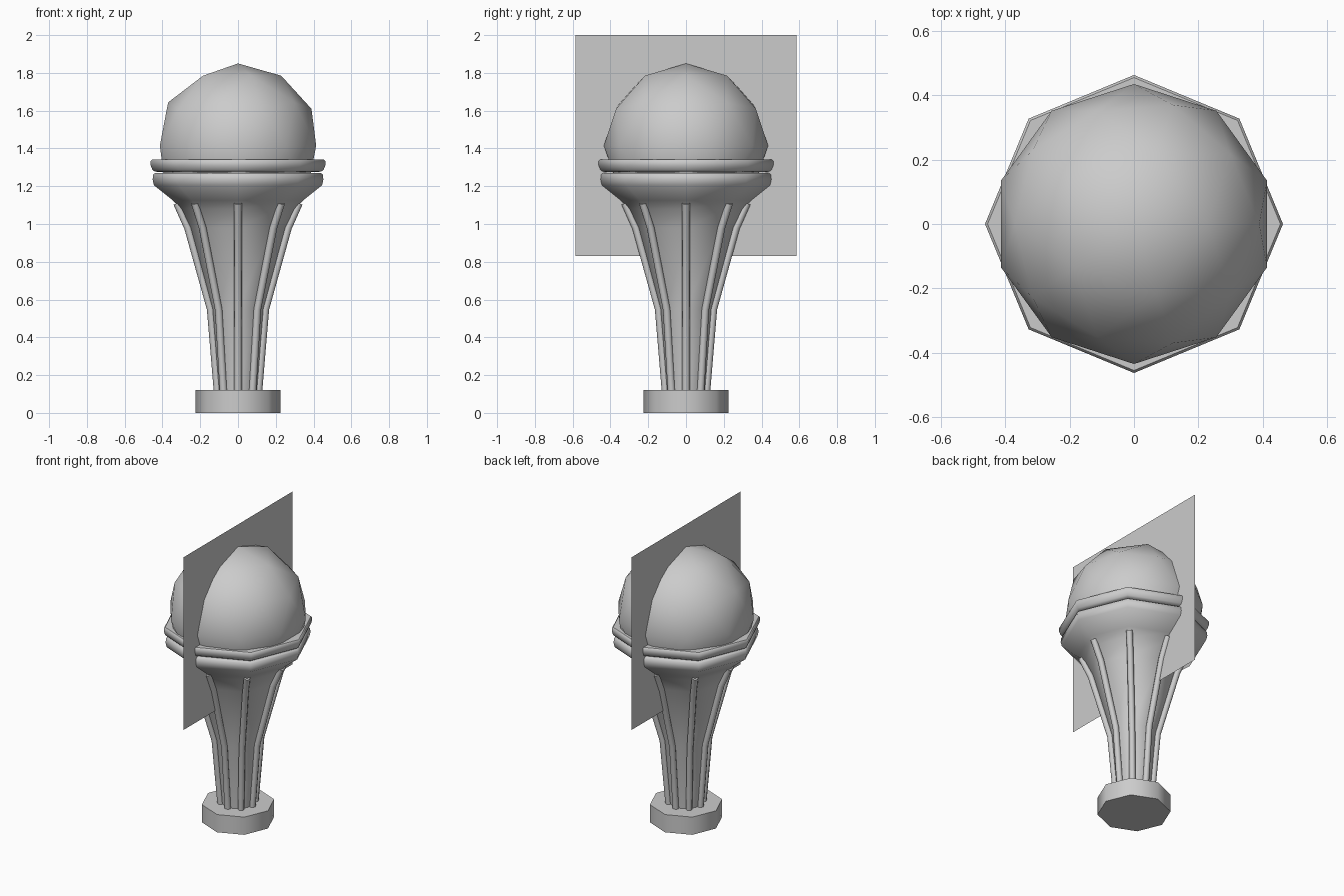
import bpy, bmesh, math

if "Cube" in bpy.data.objects:
    bpy.data.objects.remove(bpy.data.objects["Cube"])

SIDES = 8


def smooth(ob, deg=50):
    bpy.ops.object.select_all(action='DESELECT')
    ob.select_set(True)
    bpy.context.view_layer.objects.active = ob
    bpy.ops.object.shade_smooth_by_angle(angle=math.radians(deg))


def lathe(name, profile, closed=False):
    """Spin (radius, z) points around z in eight steps, first corner on +x."""
    bm = bmesh.new()
    rings = []
    for i in range(SIDES):
        a = 2 * math.pi * i / SIDES
        rings.append([bm.verts.new((r * math.cos(a), r * math.sin(a), z)) for r, z in profile])
    n = len(profile)
    for i in range(SIDES):
        p, q = rings[i], rings[(i + 1) % SIDES]
        for j in range(n if closed else n - 1):
            k = (j + 1) % n
            bm.faces.new((p[j], q[j], q[k], p[k]))
    bmesh.ops.recalc_face_normals(bm, faces=bm.faces)
    me = bpy.data.meshes.new(name)
    bm.to_mesh(me)
    bm.free()
    ob = bpy.data.objects.new(name, me)
    bpy.context.collection.objects.link(ob)
    smooth(ob)
    return ob


# octagonal foot
bpy.ops.mesh.primitive_cylinder_add(vertices=SIDES, radius=0.225, depth=0.12,
                                    location=(0, 0, 0.06), rotation=(0, 0, math.pi / 8 * 2))
foot = bpy.context.object
foot.name = "foot"
smooth(foot)

# flared stem with cup and rolled lip
lathe("stem_and_cup", [(0.105, 0.1), (0.14, 0.55), (0.255, 0.98), (0.305, 1.08),
                       (0.345, 1.125), (0.445, 1.205), (0.452, 1.235),
                       (0.449, 1.262), (0.438, 1.27), (0.40, 1.27)])

# upper collar ring
lathe("collar_ring", [(0.40, 1.275), (0.44, 1.277), (0.453, 1.286), (0.462, 1.31),
                      (0.463, 1.332), (0.455, 1.341), (0.40, 1.341)], closed=True)

# globe
bpy.ops.mesh.primitive_ico_sphere_add(subdivisions=2, radius=0.435, location=(0, 0, 1.415))
globe = bpy.context.object
globe.name = "globe"
smooth(globe, 60)

# ribs running up the corners of the stem
rib_path = [(0.108, 0.11), (0.145, 0.55), (0.265, 0.98), (0.323, 1.11)]
for i in range(SIDES):
    a = 2 * math.pi * i / SIDES
    cu = bpy.data.curves.new(f"rib_{i + 1}", 'CURVE')
    cu.dimensions = '3D'
    cu.bevel_depth = 0.02
    cu.bevel_resolution = 2
    cu.use_fill_caps = True
    sp = cu.splines.new('POLY')
    sp.points.add(len(rib_path) - 1)
    for pt, (r, z) in zip(sp.points, rib_path):
        pt.co = (r * math.cos(a), r * math.sin(a), z, 1)
    ob = bpy.data.objects.new(f"rib_{i + 1}", cu)
    bpy.context.collection.objects.link(ob)
    bpy.ops.object.select_all(action='DESELECT')
    ob.select_set(True)
    bpy.context.view_layer.objects.active = ob
    bpy.ops.object.convert(target='MESH')
    smooth(bpy.context.object)

# upright square glow card through the globe
bpy.ops.mesh.primitive_plane_add(size=1.17, location=(0, 0, 1.415),
                                 rotation=(0, math.pi / 2, 0))
bpy.context.object.name = "glow_card"
